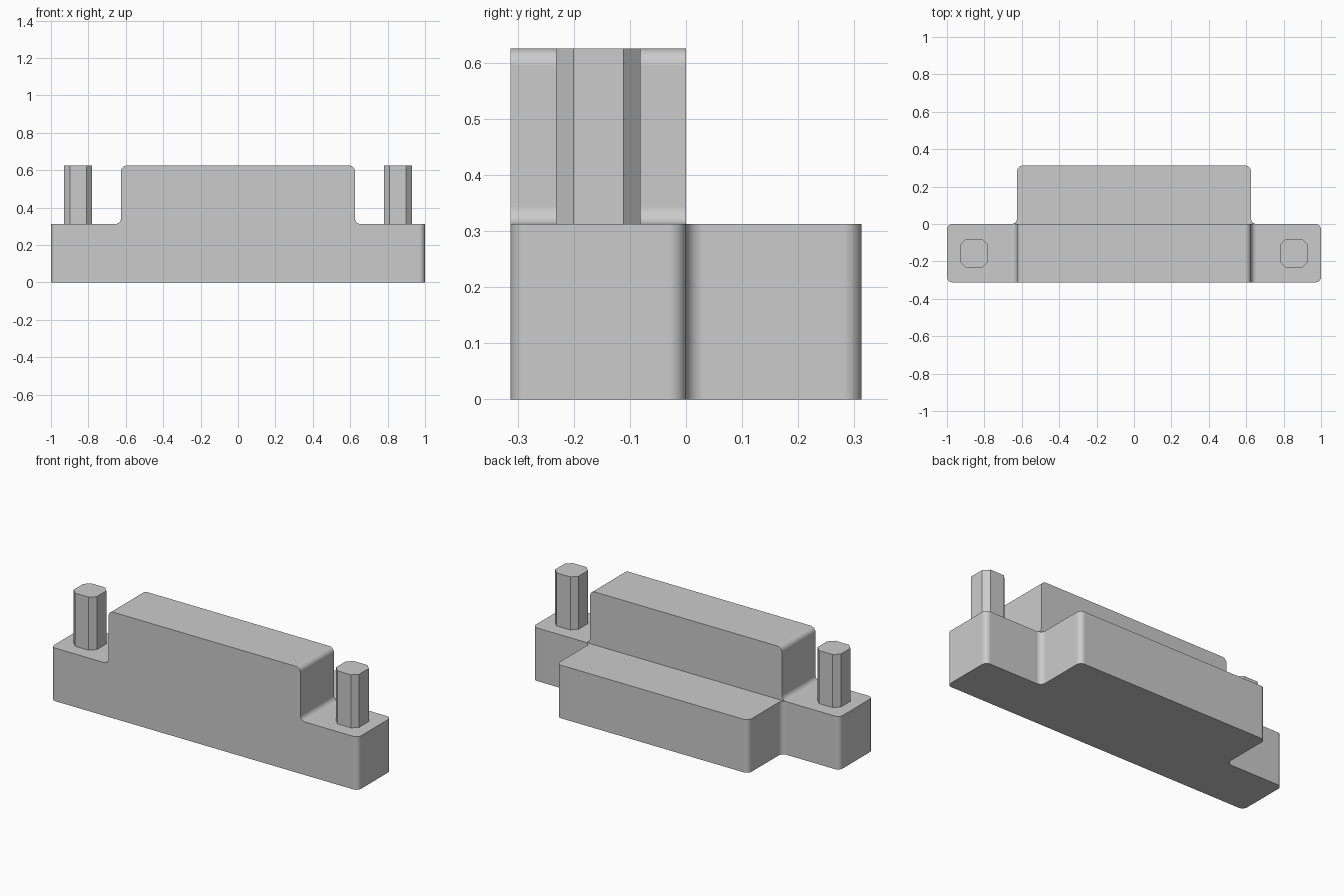
import bpy, bmesh, math
from mathutils import Vector

cube = bpy.data.objects.get("Cube")
if cube:
    bpy.data.objects.remove(cube, do_unlink=True)

grey = bpy.data.materials.new("light_grey")
grey.use_nodes = True
colour = (0.6, 0.6, 0.6, 1)
grey.diffuse_color = colour
grey.node_tree.nodes["Principled BSDF"].inputs["Base Color"].default_value = colour

STEP = 0.3125    # height and depth of one step
HALF = 0.625     # half width of the raised blocks
R = 0.031        # fillet and chamfer size


def mirrored(half):
    return half + [(-x, y, r) for x, y, r in reversed(half)]


def outline(corners, segments):
    """Round each right-angled corner (u, v, radius) of a closed profile."""
    points = []
    for i, (u, v, r) in enumerate(corners):
        p = Vector((u, v))
        if r == 0:
            arc = [p]
        else:
            a = (Vector(corners[i - 1][:2]) - p).normalized()
            b = (Vector(corners[(i + 1) % len(corners)][:2]) - p).normalized()
            centre = p + r * (a + b)
            turns = [math.pi / 2 * k / segments for k in range(segments + 1)]
            arc = [centre - r * (math.cos(t) * b + math.sin(t) * a) for t in turns]
        for q in arc:
            if not points or (q - points[-1]).length > 1e-4:
                points.append(q)
    if (points[0] - points[-1]).length < 1e-4:
        points.pop()
    return points


def prism(name, points, start, end, place):
    """Extrude a profile between two positions; place maps (u, v, w) to space."""
    bm = bmesh.new()
    rings = [[bm.verts.new(place(p.x, p.y, w)) for p in points] for w in (start, end)]
    for ring in rings:
        bm.faces.new(ring)
    for i in range(len(points)):
        bm.faces.new((rings[0][i - 1], rings[0][i], rings[1][i], rings[1][i - 1]))
    bmesh.ops.recalc_face_normals(bm, faces=bm.faces)
    mesh = bpy.data.meshes.new(name)
    bm.to_mesh(mesh)
    bm.free()
    mesh.materials.append(grey)
    obj = bpy.data.objects.new(name, mesh)
    bpy.context.collection.objects.link(obj)
    return obj


def upright(u, v, w):
    return (u, v, w)


def front_facing(u, v, w):
    return (u, w, v)


# Base: wide bar with a raised block behind, rounded in plan
base_half = [(1, -STEP, R), (1, 0, R), (HALF, 0, R), (HALF, STEP, R)]
body = prism("body", outline(mirrored(base_half), 10), 0, STEP, upright)

# Upper block: rounded top edges, flared into the base at the foot
upper_half = [(HALF + R, STEP - 0.1, 0), (HALF + R, STEP, 0),
              (HALF, STEP, R), (HALF, 2 * STEP, R)]
upper = prism("upper_block", outline(mirrored(upper_half), 10), -STEP, 0, front_facing)

# Join the two blocks into one solid
join = body.modifiers.new("join", 'BOOLEAN')
join.operation = 'UNION'
join.solver = 'EXACT'
join.object = upper
bpy.ops.object.select_all(action='DESELECT')
bpy.context.view_layer.objects.active = body
body.select_set(True)
bpy.ops.object.modifier_apply(modifier=join.name)
bpy.data.objects.remove(upper, do_unlink=True)
bpy.ops.object.shade_smooth_by_angle(angle=math.radians(30))
weighted = body.modifiers.new("flat_face_normals", 'WEIGHTED_NORMAL')
weighted.keep_sharp = True

# Posts: square pegs with chamfered corners, one at each end
S = 0.0755
for name, side in (("left_post", 1), ("right_post", -1)):
    cx, cy = side * 0.855, -STEP / 2
    square = [(cx + i * S, cy + j * S, R) for i, j in ((1, -1), (1, 1), (-1, 1), (-1, -1))]
    prism(name, outline(square, 1), STEP, 2 * STEP, upright)
